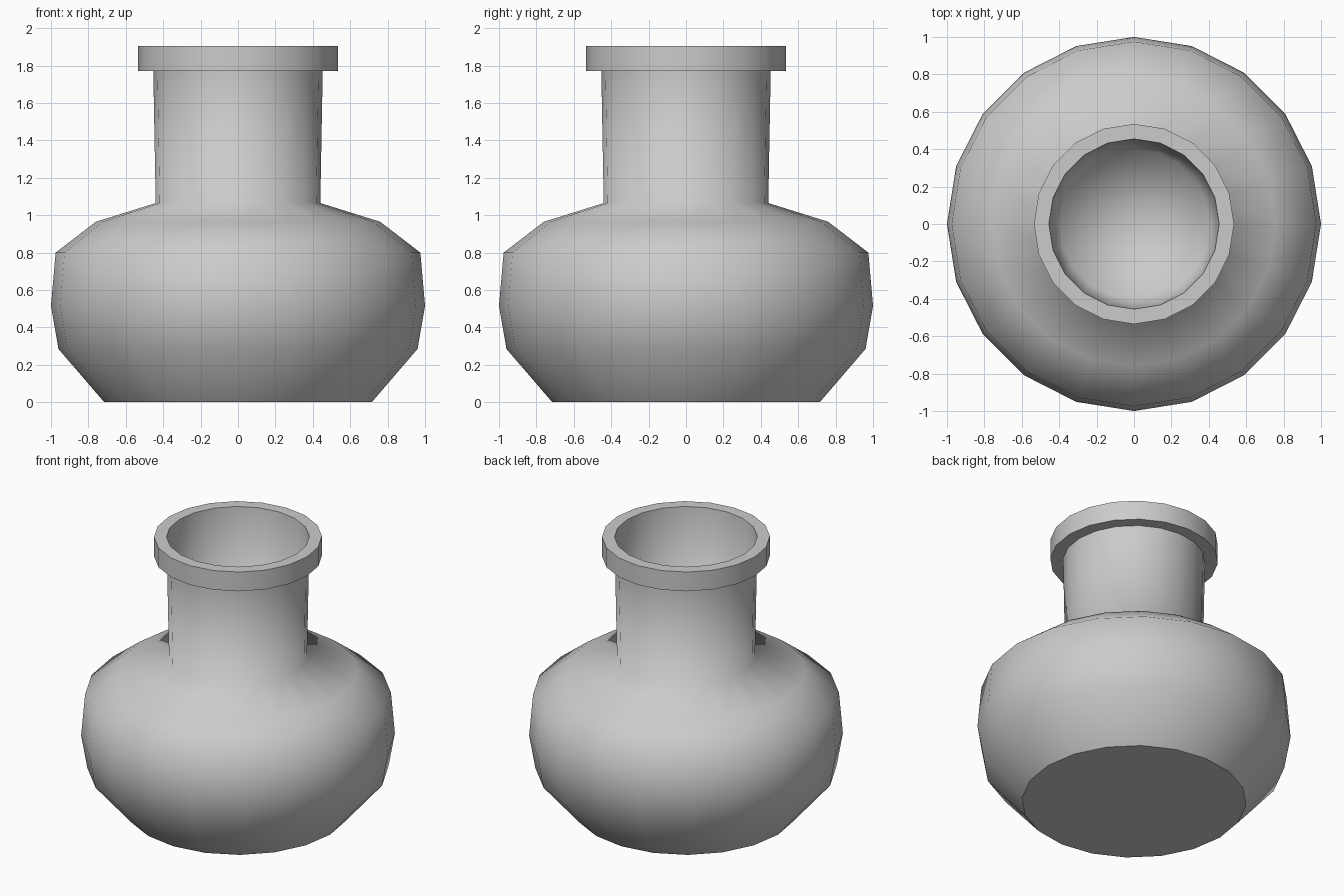
import bpy, bmesh
from math import sin, cos, pi

if "Cube" in bpy.data.objects:
    bpy.data.objects.remove(bpy.data.objects["Cube"])

SIDES = 20

# Lathe profile from base up, over the lip and down inside: radius, height, sharp ring
PROFILE = [
    (0.715, 0.00, True), (0.96, 0.285, False), (1.00, 0.515, False),
    (0.975, 0.80, False), (0.76, 0.965, False), (0.44, 1.065, False),   # body
    (0.453, 1.77, True), (0.535, 1.77, True), (0.535, 1.905, True),
    (0.455, 1.905, True),                                               # neck and lip
    (0.40, 1.10, False),                                                # inside
]


def lathe(name, profile, floor_z):
    bm = bmesh.new()
    rings = []
    for r, z, _ in profile:
        rings.append([bm.verts.new((r * cos(2 * pi * i / SIDES), r * sin(2 * pi * i / SIDES), z))
                      for i in range(SIDES)])
    # Walls
    for a, b in zip(rings, rings[1:]):
        for i in range(SIDES):
            j = (i + 1) % SIDES
            bm.faces.new((a[i], a[j], b[j], b[i]))
    # Flat base and the inner floor
    bm.faces.new(rings[0][::-1])
    centre = bm.verts.new((0, 0, floor_z))
    for i in range(SIDES):
        bm.faces.new((rings[-1][i], rings[-1][(i + 1) % SIDES], centre))
    # Smooth shading with creases at the base and lip
    for f in bm.faces:
        f.smooth = True
    for ring, (_, _, sharp) in zip(rings, profile):
        if sharp:
            for i in range(SIDES):
                bm.edges.get((ring[i], ring[(i + 1) % SIDES])).smooth = False
    mesh = bpy.data.meshes.new(name)
    bm.to_mesh(mesh)
    bm.free()
    obj = bpy.data.objects.new(name, mesh)
    bpy.context.collection.objects.link(obj)
    return obj


lathe("vase", PROFILE, 1.06)
